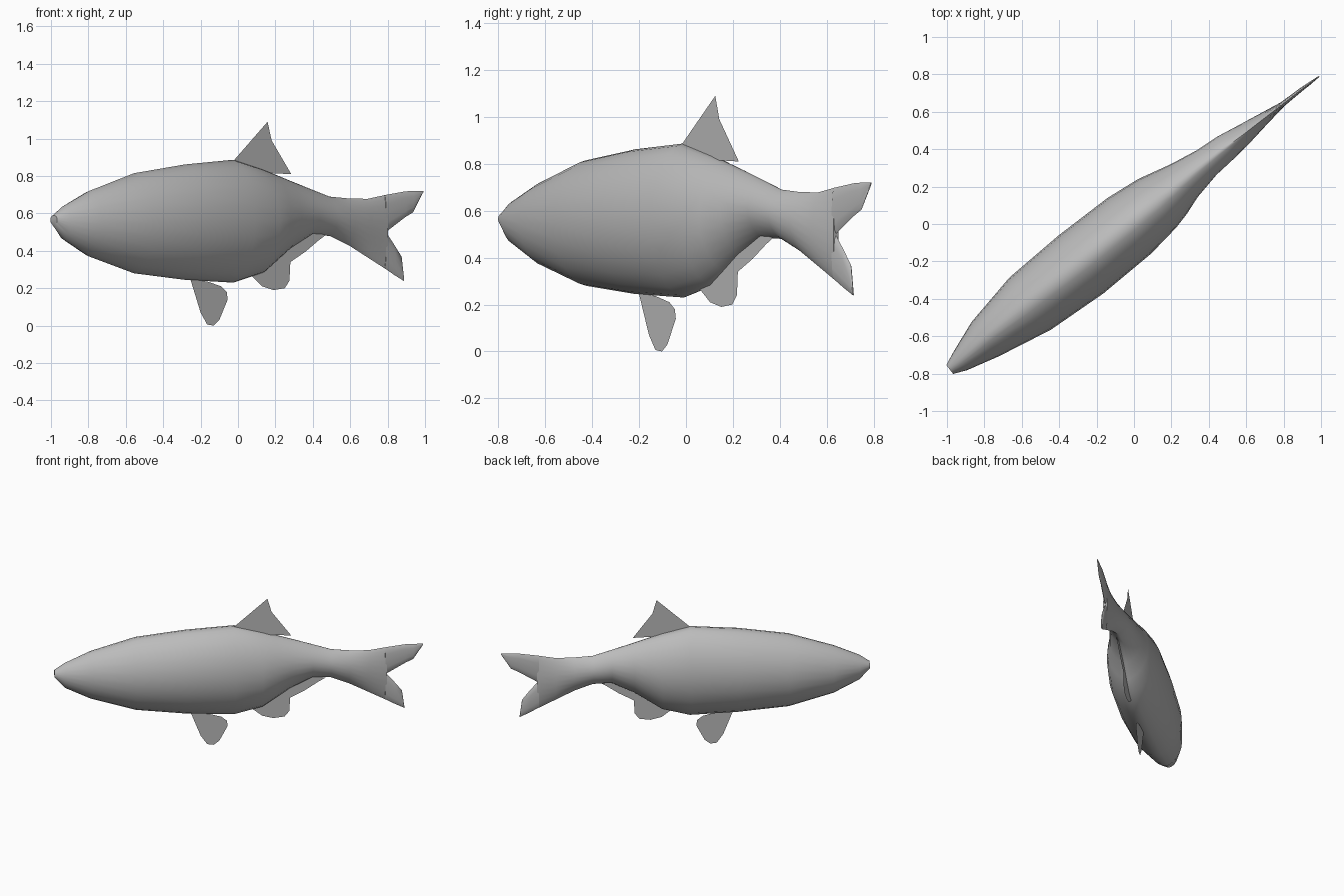
import bpy, bmesh, math
from mathutils import Matrix

HEADING = math.atan2(0.62, 0.785)   # the fish swims diagonally
K = 1 / math.cos(HEADING)           # width along x -> length along the fish
TURN = Matrix.Rotation(HEADING, 4, 'Z')

grey = bpy.data.materials.new("fish_grey")
grey.diffuse_color = (0.5, 0.5, 0.5, 1)


def finish(name, bm, smooth):
    bmesh.ops.recalc_face_normals(bm, faces=bm.faces)
    bm.transform(TURN)
    mesh = bpy.data.meshes.new(name)
    bm.to_mesh(mesh)
    bm.free()
    mesh.materials.append(grey)
    ob = bpy.data.objects.new(name, mesh)
    bpy.context.collection.objects.link(ob)
    if smooth:
        bpy.ops.object.select_all(action='DESELECT')
        ob.select_set(True)
        bpy.context.view_layer.objects.active = ob
        bpy.ops.object.shade_smooth_by_angle(angle=math.radians(50))
    return ob


def loft(name, stations, sides=24):
    """Stations: x, bottom z, top z, half width, sharpness of the edge, side shift."""
    bm = bmesh.new()
    rings = []
    for x, zb, zt, w, p, shift in stations:
        ring = []
        for i in range(sides):
            a = 2 * math.pi * i / sides
            c = math.cos(a)
            t = math.copysign(w * abs(c) ** p, c) if abs(c) > 1e-6 else 0
            ring.append(bm.verts.new((x * K, t + shift, (zb + zt) / 2 + (zt - zb) / 2 * math.sin(a))))
        rings.append(ring)
    for r, q in zip(rings, rings[1:]):
        for i in range(sides):
            j = (i + 1) % sides
            bm.faces.new((r[i], r[j], q[j], q[i]))
    bm.faces.new(rings[0])
    bm.faces.new(rings[-1])
    return finish(name, bm, True)


def fin(name, outline):
    bm = bmesh.new()
    bm.faces.new([bm.verts.new((x * K, 0, z)) for x, z in outline])
    bmesh.ops.triangulate(bm, faces=bm.faces)
    return finish(name, bm, False)


# Body from the blunt nose to the fork of the tail
loft("body", [
    (-0.985, 0.54, 0.59, 0.030, 1.0, 0.00),
    (-0.93, 0.46, 0.64, 0.060, 1.1, 0.00),
    (-0.79, 0.37, 0.72, 0.117, 1.2, 0.01),
    (-0.55, 0.28, 0.815, 0.178, 1.2, 0.01),
    (-0.28, 0.245, 0.862, 0.196, 1.2, 0.006),
    (-0.02, 0.23, 0.887, 0.189, 1.2, 0.008),
    (0.13, 0.28, 0.838, 0.165, 1.2, 0.01),
    (0.20, 0.34, 0.81, 0.143, 1.3, 0.01),
    (0.28, 0.41, 0.778, 0.113, 1.3, 0.015),
    (0.40, 0.485, 0.73, 0.084, 1.4, 0.017),
    (0.50, 0.48, 0.69, 0.074, 1.5, 0.017),
    (0.60, 0.43, 0.68, 0.055, 1.7, 0.013),
    (0.70, 0.365, 0.678, 0.034, 1.7, 0.012),
    (0.80, 0.30, 0.70, 0.014, 1.5, 0.01),
])

# Two lobes of the forked tail
loft("upper_tail_lobe", [
    (0.79, 0.495, 0.698, 0.014, 1.0, 0.01),
    (0.90, 0.58, 0.718, 0.010, 1.0, 0.01),
    (0.94, 0.605, 0.72, 0.008, 1.0, 0.008),
    (0.993, 0.712, 0.72, 0.003, 1.0, 0.006),
], 12)
loft("lower_tail_lobe", [
    (0.79, 0.307, 0.51, 0.014, 1.0, 0.01),
    (0.84, 0.272, 0.435, 0.011, 1.0, 0.01),
    (0.88, 0.247, 0.37, 0.007, 1.0, 0.01),
    (0.893, 0.238, 0.25, 0.003, 1.0, 0.01),
], 12)

# Flat fins on the centre line
fin("dorsal_fin", [(-0.02, 0.886), (0.158, 1.09), (0.18, 0.99), (0.215, 0.90),
                   (0.285, 0.81), (0.18, 0.815), (0.08, 0.82)])
fin("pelvic_fin", [(-0.255, 0.25), (-0.20, 0.07), (-0.165, 0.006), (-0.13, 0.0),
                   (-0.10, 0.03), (-0.055, 0.14), (-0.06, 0.18), (-0.09, 0.21),
                   (-0.16, 0.235)])
fin("anal_fin", [(0.07, 0.27), (0.13, 0.21), (0.19, 0.19), (0.25, 0.20), (0.275, 0.24),
                 (0.28, 0.34), (0.36, 0.395), (0.43, 0.455), (0.47, 0.485),
                 (0.40, 0.50), (0.28, 0.44), (0.18, 0.34)])
